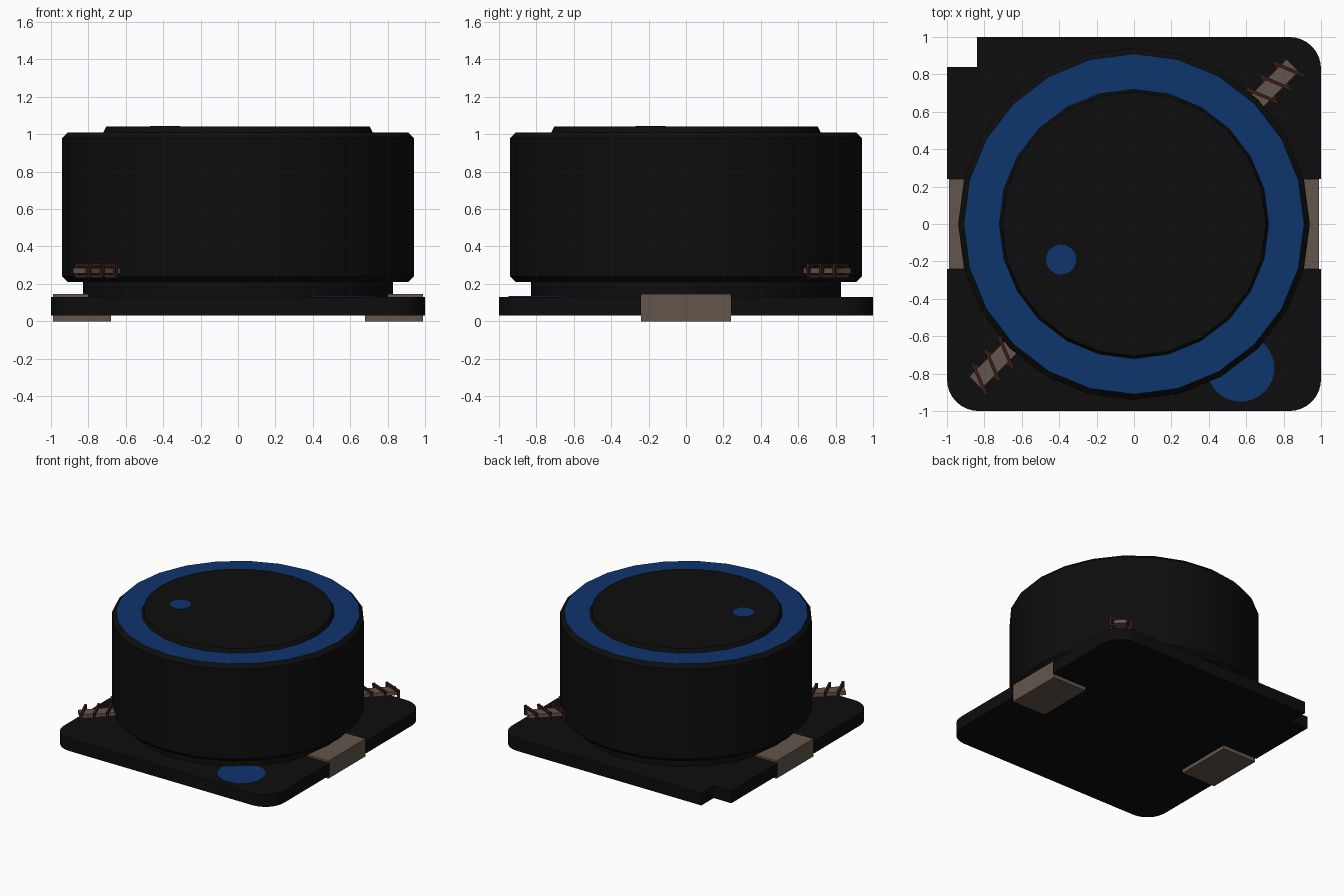
import bpy, bmesh, math
from mathutils import Vector

if "Cube" in bpy.data.objects:
    bpy.data.objects.remove(bpy.data.objects["Cube"], do_unlink=True)


def material(name, rgb, rough=0.6):
    m = bpy.data.materials.new(name)
    m.use_nodes = True
    m.diffuse_color = (*rgb, 1)
    bsdf = m.node_tree.nodes["Principled BSDF"]
    bsdf.inputs["Base Color"].default_value = (*rgb, 1)
    bsdf.inputs["Roughness"].default_value = rough
    return m


BLACK = material("black", (0.004, 0.004, 0.004))
BLUE = material("blue", (0.004, 0.035, 0.15))
TIN = material("tin", (0.125, 0.094, 0.071))
COPPER = material("dark_copper", (0.045, 0.011, 0.011))


def finish(name, bm, mats, smooth=False):
    bmesh.ops.recalc_face_normals(bm, faces=bm.faces)
    me = bpy.data.meshes.new(name)
    bm.to_mesh(me)
    bm.free()
    for m in mats:
        me.materials.append(m)
    ob = bpy.data.objects.new(name, me)
    bpy.context.collection.objects.link(ob)
    if smooth:
        bpy.ops.object.select_all(action='DESELECT')
        ob.select_set(True)
        bpy.context.view_layer.objects.active = ob
        bpy.ops.object.shade_smooth_by_angle(angle=math.radians(25))
    return ob


def prism(name, points, offset, mat, smooth=False):
    """Extrude a closed outline of 3D points by an offset."""
    bm = bmesh.new()
    face = bm.faces.new([bm.verts.new(p) for p in points])
    ext = bmesh.ops.extrude_face_region(bm, geom=[face])
    moved = [v for v in ext["geom"] if isinstance(v, bmesh.types.BMVert)]
    bmesh.ops.translate(bm, verts=moved, vec=offset)
    # the source face stays as the far cap
    if not face.is_valid or len(bm.faces) < len(points) + 2:
        bm.faces.ensure_lookup_table()
    return finish(name, bm, [mat], smooth)


def arc(cx, cy, r, a0, a1, n):
    return [(cx + r * math.cos(math.radians(a0 + (a1 - a0) * i / n)),
             cy + r * math.sin(math.radians(a0 + (a1 - a0) * i / n)))
            for i in range(n + 1)]


def disc(name, cx, cy, r, z, mat):
    pts = [(x, y, z) for x, y in arc(cx, cy, r, 0, 360, 32)[:-1]]
    return prism(name, pts, (0, 0, 0.004), mat)


# Base plate: three rounded corners, one notched corner, side slots
R, W, S = 0.17, 0.24, 0.965
outline = arc(1 - R, -1 + R, R, -90, 0, 8)
outline += [(1, -W), (S, -W), (S, W), (1, W)]
outline += arc(1 - R, 1 - R, R, 0, 90, 8)
outline += [(-0.84, 1), (-0.84, 0.84), (-1, 0.84)]
outline += [(-1, W), (-S, W), (-S, -W), (-1, -W)]
outline += arc(-1 + R, -1 + R, R, 180, 270, 8)
prism("base_plate", [(x, y, 0.03) for x, y in outline], (0, 0, 0.10), BLACK, True)

# Drum: neck, chamfered body, blue ring face and raised lid
SEG = 24
profile = [(0.83, 0.12), (0.83, 0.21), (0.91, 0.21), (0.94, 0.24), (0.94, 0.98),
           (0.91, 1.01), (0.72, 1.01), (0.705, 1.04)]
bm = bmesh.new()
rings = [[bm.verts.new((r * math.cos(2 * math.pi * i / SEG),
                        r * math.sin(2 * math.pi * i / SEG), z))
          for i in range(SEG)] for r, z in profile]
for k in range(len(rings) - 1):
    for i in range(SEG):
        j = (i + 1) % SEG
        f = bm.faces.new((rings[k][i], rings[k][j], rings[k + 1][j], rings[k + 1][i]))
        f.material_index = 1 if k == 5 else 0
bm.faces.new(rings[-1])
bm.faces.new(rings[0])
finish("drum_body", bm, [BLACK, BLUE], True)

# Painted marks
disc("lid_dot", -0.39, -0.19, 0.08, 1.04, BLUE)
disc("base_dot", 0.57, -0.77, 0.18, 0.13, BLUE)

# Wrap-around terminals
clip = [(0.68, 0), (0.99, 0), (0.99, 0.145), (0.80, 0.145),
        (0.80, 0.13), (S, 0.13), (S, 0.03), (0.68, 0.03)]
for side, sx in (("left", 1), ("right", -1)):
    prism(side + "_terminal", [(sx * x, -W, z) for x, z in clip], (0, 2 * W, 0), TIN)

# Wire leads on the diagonal, each wrapped by a square coil
H = math.sqrt(0.5)


def diagonal(along, across, z, sign):
    a = along * sign
    return Vector(((a + across) * H, (a - across) * H, z))


def strut(bm, p, q, t):
    """Square bar between two points."""
    d = (q - p).normalized()
    u = d.cross(Vector((0, 0, 1)))
    u = u.normalized() if u.length > 0.3 else d.cross(Vector((H, H, 0))).normalized()
    w = d.cross(u)
    ends = [[bm.verts.new(e + u * a * t + w * b * t)
             for a, b in ((-1, -1), (1, -1), (1, 1), (-1, 1))]
            for e in (p - d * t, q + d * t)]
    for i in range(4):
        j = (i + 1) % 4
        bm.faces.new((ends[0][i], ends[0][j], ends[1][j], ends[1][i]))
    bm.faces.new(ends[0])
    bm.faces.new(ends[1])


for side, sign in (("back", 1), ("front", -1)):
    bar = [diagonal(a, c, 0.255, sign)
           for a, c in ((0.90, -0.047), (0.90, 0.047), (1.20, 0.047), (1.20, -0.047))]
    prism(side + "_wire_lead", bar, (0, 0, 0.03), TIN)
    path = []
    for i in range(3):
        a = 0.94 + 0.10 * i
        path += [diagonal(a, -0.075, 0.24, sign), diagonal(a, -0.075, 0.30, sign),
                 diagonal(a + 0.06, 0.075, 0.30, sign), diagonal(a + 0.06, 0.075, 0.24, sign)]
    bm = bmesh.new()
    for p, q in zip(path, path[1:]):
        strut(bm, p, q, 0.009)
    finish(side + "_wire_coil", bm, [COPPER])
